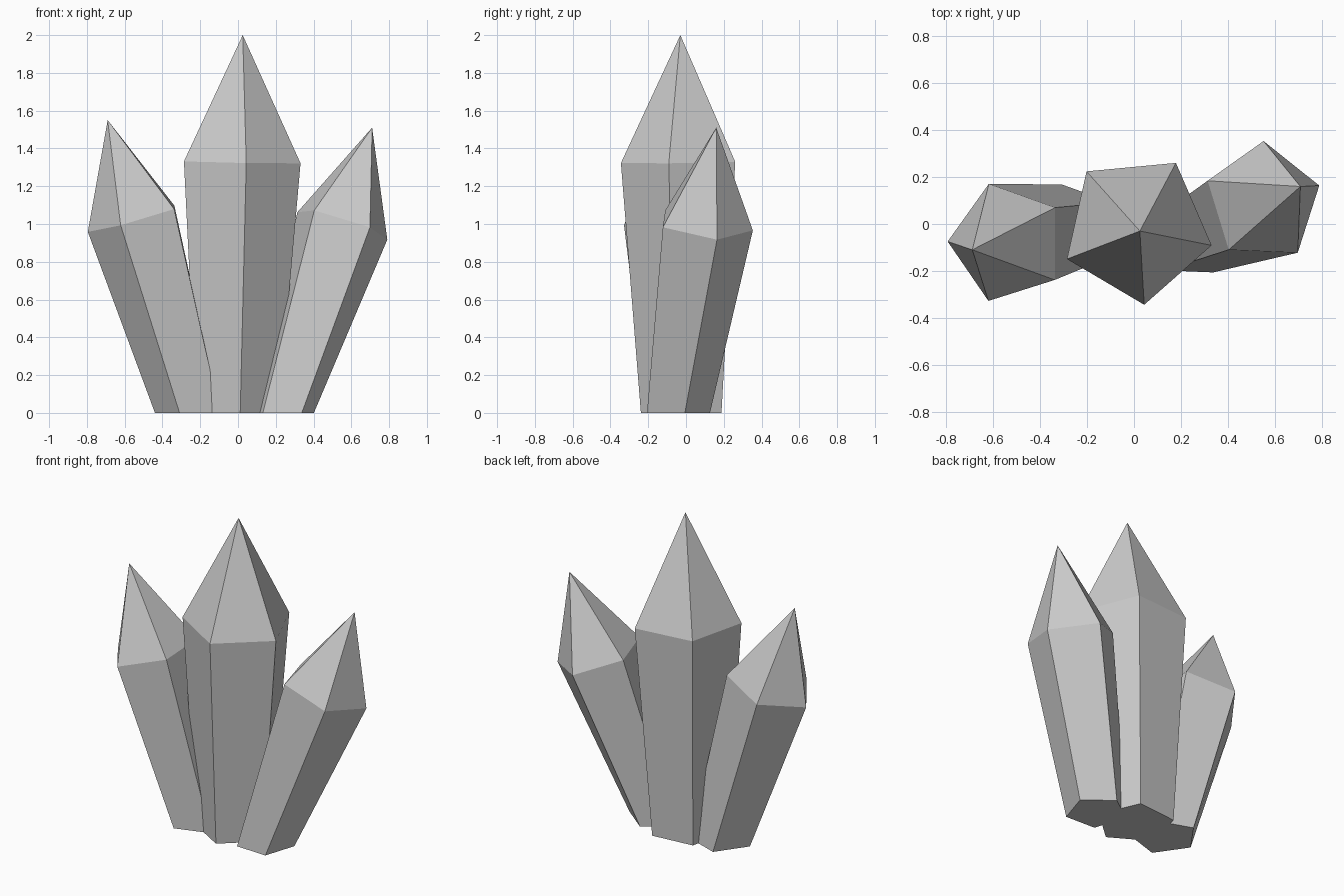
import bpy, bmesh
from math import cos, sin, radians
from mathutils import Vector

if "Cube" in bpy.data.objects:
    bpy.data.objects.remove(bpy.data.objects["Cube"])

SIDES = 5
UP = Vector((0, 0, 1))


def crystal(name, base, rim, tip, radius, taper, start):
    """Five-sided shard: flat foot on the ground, wider tilted rim, pointed tip."""
    base, rim, tip = Vector(base), Vector(rim), Vector(tip)
    tilt = UP.rotation_difference(tip - rim)
    bm = bmesh.new()
    foot, ring = [], []
    for i in range(SIDES):
        a = radians(start + 360 / SIDES * i)
        off = tilt @ Vector((radius * cos(a), radius * sin(a), 0))
        ring.append(bm.verts.new(rim + off))
        foot.append(bm.verts.new((base.x + off.x * taper, base.y + off.y * taper, 0)))
    point = bm.verts.new(tip)
    bm.faces.new(foot[::-1])
    for i in range(SIDES):
        j = (i + 1) % SIDES
        bm.faces.new((foot[i], foot[j], ring[j], ring[i]))
        bm.faces.new((ring[i], ring[j], point))
    bmesh.ops.recalc_face_normals(bm, faces=bm.faces)
    mesh = bpy.data.meshes.new(name)
    bm.to_mesh(mesh)
    bm.free()
    obj = bpy.data.objects.new(name, mesh)
    bpy.context.collection.objects.link(obj)
    return obj


# Tall middle shard
crystal("center_crystal", (-0.01, -0.01, 0), (0.013, -0.02, 1.328),
        (0.025, -0.03, 2.0), 0.326, 0.705, -12.6)
# Shard leaning left
crystal("left_crystal", (-0.25, -0.02, 0), (-0.542, -0.08, 1.03),
        (-0.69, -0.11, 1.55), 0.263, 0.75, 179.3)
# Shard leaning right and back
crystal("right_crystal", (0.235, -0.055, 0), (0.552, 0.094, 1.0),
        (0.71, 0.16, 1.51), 0.262, 0.70, 16.7)
